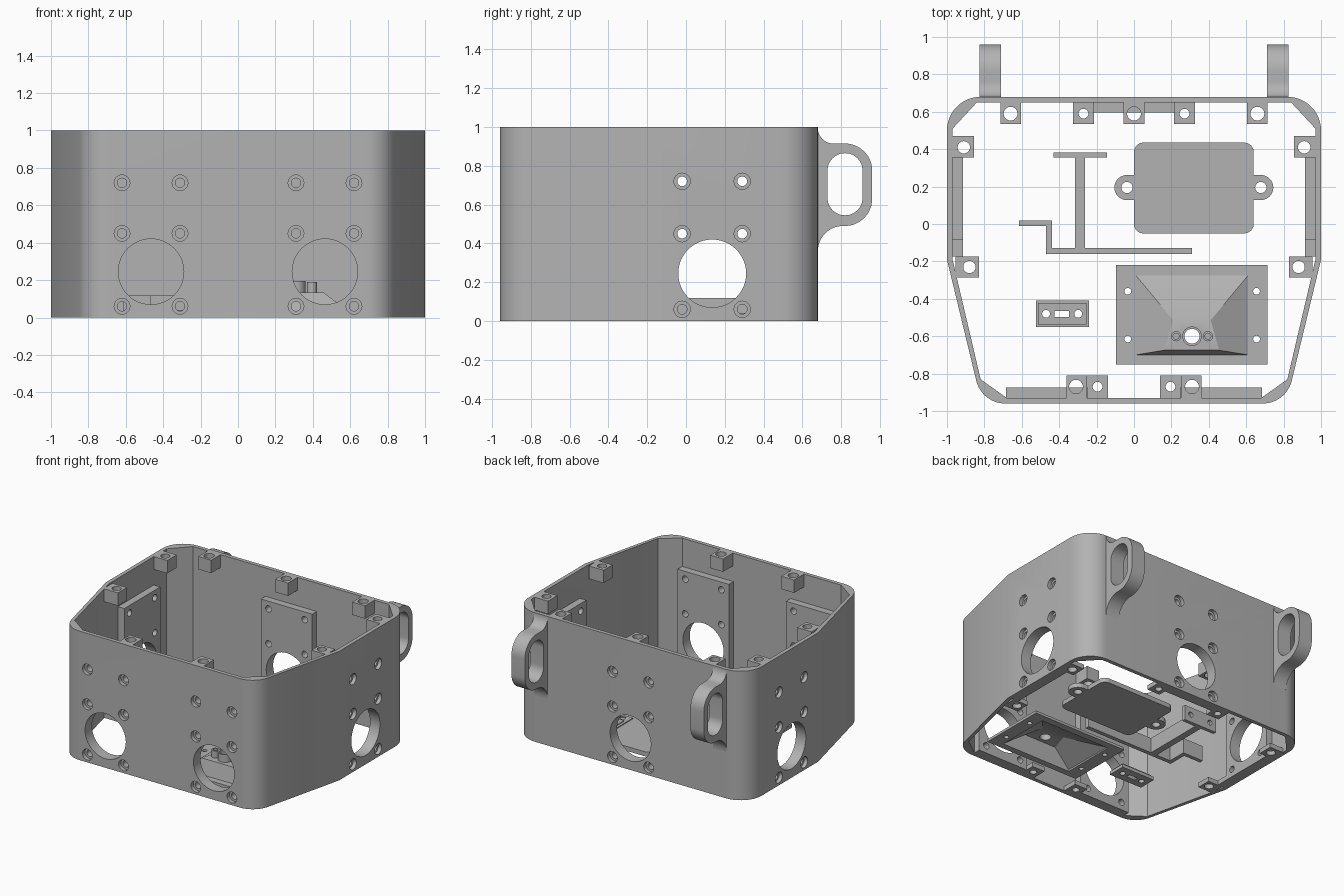
import bpy, bmesh, math
from mathutils import Matrix, Vector

if "Cube" in bpy.data.objects:
    bpy.data.objects.remove(bpy.data.objects["Cube"])

grey = bpy.data.materials.new("plain grey")
grey.diffuse_color = (0.45, 0.45, 0.45, 1)
grey.use_nodes = True
grey.node_tree.nodes["Principled BSDF"].inputs["Base Color"].default_value = grey.diffuse_color


def add_mesh(name, bm):
    bmesh.ops.remove_doubles(bm, verts=bm.verts, dist=1e-5)
    bmesh.ops.recalc_face_normals(bm, faces=bm.faces)
    me = bpy.data.meshes.new(name)
    bm.to_mesh(me)
    bm.free()
    me.materials.append(grey)
    ob = bpy.data.objects.new(name, me)
    bpy.context.collection.objects.link(ob)
    return ob


def prism(name, loops, w0, w1, frame=Matrix()):
    """Extrude filled outlines (inner loops become holes) from w0 to w1."""
    cu = bpy.data.curves.new(name, 'CURVE')
    cu.dimensions, cu.fill_mode, cu.extrude = '2D', 'BOTH', (w1 - w0) / 2
    for pts in loops:
        sp = cu.splines.new('POLY')
        sp.points.add(len(pts) - 1)
        for p, (u, v) in zip(sp.points, pts):
            p.co = (u, v, 0, 1)
        sp.use_cyclic_u = True
    tmp = bpy.data.objects.new(name + "_outline", cu)
    bpy.context.collection.objects.link(tmp)
    dg = bpy.context.evaluated_depsgraph_get()
    me = bpy.data.meshes.new_from_object(tmp.evaluated_get(dg))
    bm = bmesh.new()
    bm.from_mesh(me)
    bm.transform(frame @ Matrix.Translation((0, 0, (w0 + w1) / 2)))
    bpy.data.objects.remove(tmp)
    bpy.data.curves.remove(cu)
    bpy.data.meshes.remove(me)
    return add_mesh(name, bm)


def circle(u, v, r, n=32):
    return [(u + r * math.cos(2 * math.pi * i / n), v + r * math.sin(2 * math.pi * i / n)) for i in range(n)]


def rect(u0, v0, u1, v1):
    return [(u0, v0), (u1, v0), (u1, v1), (u0, v1)]


def fillet(corners, n=12):
    """Round each (u, v, radius) corner of a closed outline."""
    out = []
    for i, (u, v, r) in enumerate(corners):
        p = Vector((u, v))
        if r == 0:
            out.append((u, v))
            continue
        a = (Vector(corners[i - 1][:2]) - p).normalized()
        b = (Vector(corners[(i + 1) % len(corners)][:2]) - p).normalized()
        half = a.angle(b) / 2
        c = p + (a + b).normalized() * (r / math.sin(half))
        s = p + a * (r / math.tan(half)) - c
        e = p + b * (r / math.tan(half)) - c
        t = s.angle(e)
        for k in range(n + 1):
            f = k / n
            q = c + (s * math.sin((1 - f) * t) + e * math.sin(f * t)) / math.sin(t)
            out.append((q.x, q.y))
    return out


def wall(x, y, deg):
    """Frame of a wall: u along it, v up, w outward."""
    return Matrix.Translation((x, y, 0)) @ Matrix.Rotation(math.radians(deg), 4, 'Z') @ Matrix.Rotation(math.pi / 2, 4, 'X')


def cut(ob, cutter):
    m = ob.modifiers.new("cut", 'BOOLEAN')
    m.operation, m.solver, m.object = 'DIFFERENCE', 'EXACT', cutter
    bpy.context.view_layer.objects.active = ob
    bpy.ops.object.modifier_apply(modifier=m.name)
    bpy.data.objects.remove(cutter)


# Housing wall: rounded outside, chamfered inside
half = [(1, -0.19, 0), (1, 0.68, 0.18)]
outer = [(0.814, -0.96, 0.16)] + half
outer += [(-x, y, r) for x, y, r in reversed(outer)]
inner = [(0.68, -0.93), (0.82, -0.83), (0.97, -0.19), (0.97, 0.51), (0.84, 0.65)]
inner += [(-x, y) for x, y in reversed(inner)]
housing = prism("housing", [fillet(outer), inner], 0, 1)

# Motor mounts: openings in the wall and a plate behind each one
screws = [(u, v) for u in (-0.155, 0.155) for v in (0.06, 0.45, 0.72)]
mounts = [("front_left", wall(-0.465, -0.96, 0)), ("front_right", wall(0.465, -0.96, 0)),
          ("right", wall(1, 0.135, 90)), ("back", wall(0, 0.68, 180)), ("left", wall(-1, 0.135, -90))]
for name, frame in mounts:
    big = circle(0, 0.245, 0.175, 48)
    cut(housing, prism("cutter", [big] + [circle(u, v, 0.042, 24) for u, v in screws], -0.05, 0.02, frame))
    prism(name + "_mount_plate", [rect(-0.22, 0, 0.22, 0.78), big] + [circle(u, v, 0.025, 24) for u, v in screws],
          -0.085, -0.029, frame)

# Screw bosses at the top and bottom rims
top, bottom = (0.9, 1.0), (0.0, 0.035)


def boss(name, x0, y0, x1, y1, cx, cy, r, zz):
    prism(name, [rect(x0, y0, x1, y1), circle(cx, cy, r, 24)], zz[0], zz[1])


boss("back_boss", -0.055, 0.535, 0.055, 0.655, 0, 0.59, 0.037, top)
for s in (-1, 1):
    boss("back_corner_boss", s * 0.66 - 0.055, 0.535, s * 0.66 + 0.055, 0.655, s * 0.66, 0.59, 0.037, top)
    boss("front_boss", s * 0.305 - 0.055, -0.935, s * 0.305 + 0.055, -0.81, s * 0.31, -0.87, 0.037, top)
    boss("back_lower_boss", s * 0.27 - 0.055, 0.535, s * 0.27 + 0.055, 0.655, s * 0.27, 0.59, 0.026, bottom)
    boss("front_lower_boss", s * 0.195 - 0.055, -0.935, s * 0.195 + 0.055, -0.81, s * 0.195, -0.87, 0.026, bottom)
    for zz in (top, bottom):
        xs = sorted((s * 0.855, s * 0.975))
        boss("side_boss", xs[0], 0.355, xs[1], 0.47, s * 0.91, 0.41, 0.033, zz)
        xs = sorted((s * 0.83, s * 0.955))
        boss("side_front_boss", xs[0], -0.285, xs[1], -0.175, s * 0.88, -0.23, 0.033, zz)
    xs = sorted((s * 0.915, s * 0.975))
    prism("side_ledge", [rect(xs[0], -0.175, xs[1], -0.08)], 0, 0.035)

# Hanging lugs on the back, with flared roots
lug = fillet([(0.66, 1.0, 0), (0.68, 1.0, 0), (0.68, 0.915, 0.08), (0.96, 0.915, 0.14),
              (0.96, 0.49, 0.14), (0.68, 0.49, 0.13), (0.68, 0.36, 0), (0.66, 0.36, 0)])
slot = fillet([(0.73, 0.545, 0.089), (0.91, 0.545, 0.089), (0.91, 0.865, 0.089), (0.73, 0.865, 0.089)])
for name, w in (("right_lug", 0.71), ("left_lug", -0.825)):
    prism(name, [lug, slot], w, w + 0.115, wall(0, 0, 90))

# Battery cover with two ears and a socket
prism("cover", [fillet([(0, -0.05, 0.05), (0.64, -0.05, 0.05), (0.64, 0.435, 0.05), (0, 0.435, 0.05)])], 0, 0.035)
for s in (-1, 1):
    u, e = 0.32 + s * 0.358, 0.32 + s * 0.319
    arc = [(u + s * 0.067 * math.cos(a), 0.195 + 0.067 * math.sin(a)) for a in
           [math.pi * (i / 16 - 0.5) for i in range(17)]]
    prism("cover_ear", [[(e, 0.128)] + arc + [(e, 0.262)], circle(u, 0.195, 0.03, 24)], 0, 0.035)
prism("socket_plate", [rect(0.43, 0.035, 0.545, 0.32), circle(0.49, 0.275, 0.022, 20), circle(0.49, 0.075, 0.022, 20)],
      0.034, 0.042)
prism("socket", [rect(0.45, 0.115, 0.525, 0.235)], 0.034, 0.048)

# Standing bracket of thin walls
bracket = [(-0.615, -0.012), (-0.47, -0.012), (-0.47, -0.16), (0.31, -0.16), (0.31, -0.128), (-0.263, -0.128),
           (-0.263, 0.356), (-0.315, 0.356), (-0.315, -0.128), (-0.438, -0.128), (-0.438, 0.018), (-0.615, 0.018)]
prism("bracket", [bracket], 0, 0.118)
prism("bracket_end_plate", [rect(-0.43, 0, -0.145, 0.118), circle(-0.375, 0.06, 0.02, 20), circle(-0.2, 0.06, 0.02, 20)],
      -0.383, -0.355, wall(0, 0, 0))

# Small switch plate
holes = [circle(-0.47, -0.48, 0.021, 20), circle(-0.298, -0.48, 0.021, 20), rect(-0.424, -0.496, -0.348, -0.465)]
prism("switch_plate", [rect(-0.525, -0.55, -0.24, -0.41)] + holes, 0, 0.025)
prism("switch_plate_rim", [rect(-0.512, -0.537, -0.253, -0.423)] + holes, 0.025, 0.04)

# Sensor hood: flange, hollow pyramid and three short tubes
base = rect(0.01, -0.70, 0.61, -0.275)
prism("hood_flange", [rect(-0.095, -0.75, 0.715, -0.22), base] +
      [circle(x, y, 0.018, 20) for x in (-0.033, 0.655) for y in (-0.615, -0.36)], 0, 0.02)
bm = bmesh.new()
lo = [bm.verts.new((x, y, 0.02)) for x, y in base]
hi = [bm.verts.new((x, y, 0.135)) for x, y in ((0.16, -0.675), (0.455, -0.675), (0.41, -0.515), (0.21, -0.515))]
for i in range(4):
    j = (i + 1) % 4
    bm.faces.new((lo[i], lo[j], hi[j], hi[i]))
bm.faces.new(hi)
hood = add_mesh("hood", bm)
solid = hood.modifiers.new("thickness", 'SOLIDIFY')
solid.thickness, solid.offset = 0.015, -1
bpy.context.view_layer.objects.active = hood
bpy.ops.object.modifier_apply(modifier=solid.name)
cut(hood, prism("cutter", [circle(0.31, -0.6, 0.04)], 0.05, 0.25))
prism("lens_tube", [circle(0.31, -0.6, 0.052), circle(0.31, -0.6, 0.04)], 0.125, 0.195)
for x in (0.225, 0.395):
    prism("side_tube", [circle(x, -0.6, 0.027, 24), circle(x, -0.6, 0.016, 24)], 0.13, 0.19)

# Smooth curved walls, keep hard edges
bpy.ops.object.select_all(action='SELECT')
bpy.context.view_layer.objects.active = housing
bpy.ops.object.shade_smooth_by_angle(angle=math.radians(30))
